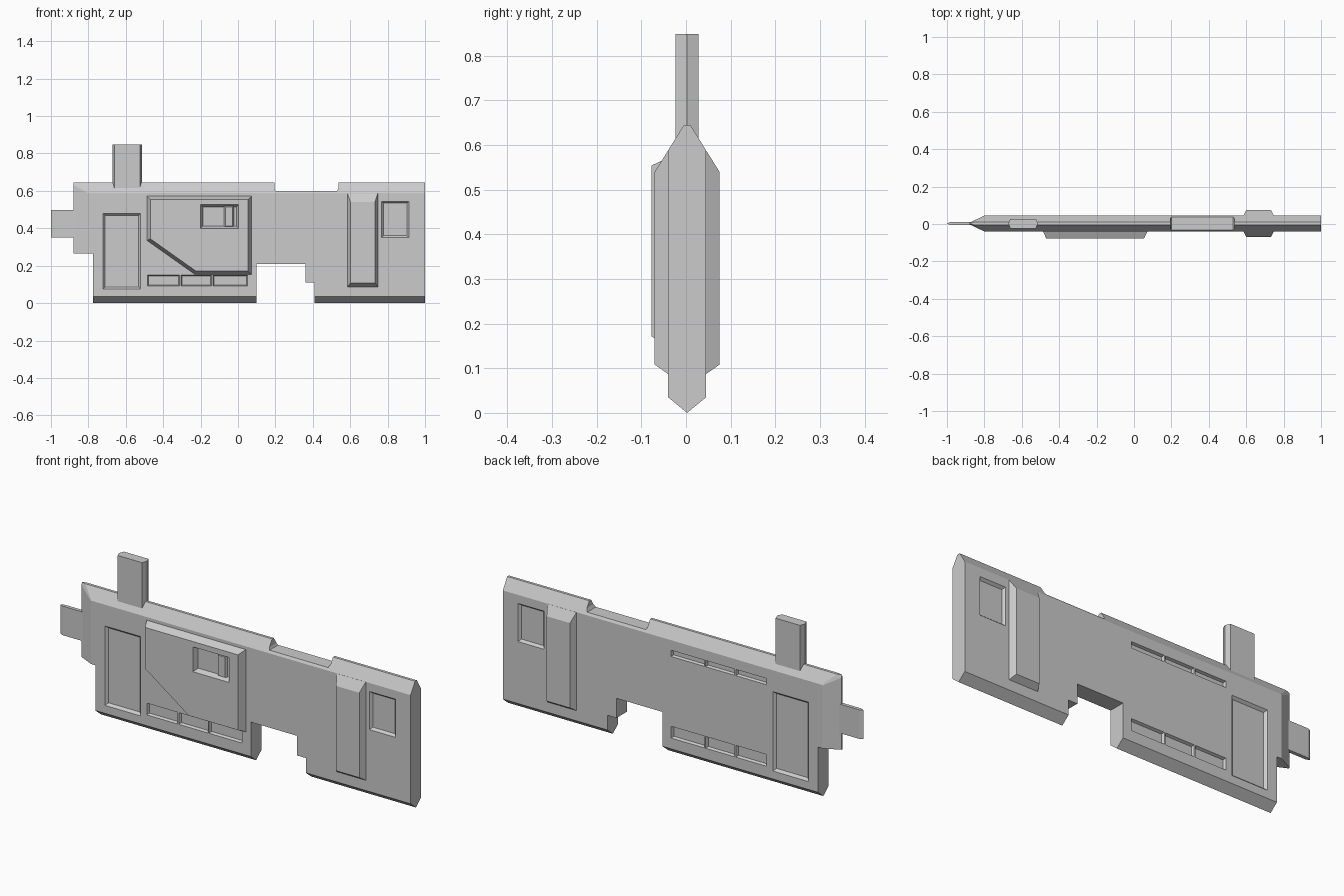
import bpy, bmesh
from mathutils import Vector

if "Cube" in bpy.data.objects:
    bpy.data.objects.remove(bpy.data.objects["Cube"])

HALF = 0.0425      # half thickness of the body
SHIFT = 0.0025     # small sideways offset that centres the whole model


def to_object(bm, name):
    bmesh.ops.recalc_face_normals(bm, faces=bm.faces[:])
    mesh = bpy.data.meshes.new(name)
    bm.to_mesh(mesh)
    bm.free()
    ob = bpy.data.objects.new(name, mesh)
    bpy.context.collection.objects.link(ob)
    return ob


def rect(x0, x1, z0, z1):
    return [(x0, z0), (x1, z0), (x1, z1), (x0, z1)]


def inset(pts, d):
    """Move every side of a counter-clockwise outline inwards by d."""
    out = []
    for i, p in enumerate(pts):
        p, a, b = Vector(p), Vector(pts[i - 1]), Vector(pts[(i + 1) % len(pts)])
        e, f = (p - a).normalized(), (b - p).normalized()
        n, m = Vector((-e.y, e.x)), Vector((-f.y, f.x))
        out.append(p + (n + m) * d / (1 + n.dot(m)))
    return out


def frustum(bm, pts, ya, yb, bevel=0.0):
    """Front-view outline from depth ya to depth yb, shrunk at yb."""
    a = [bm.verts.new((x, ya, z)) for x, z in pts]
    b = [bm.verts.new((x, yb, z)) for x, z in (inset(pts, bevel) if bevel else pts)]
    bm.faces.new(a)
    bm.faces.new(b)
    n = len(pts)
    for i in range(n):
        j = (i + 1) % n
        bm.faces.new((a[i], a[j], b[j], b[i]))


def convex(name, lo, hi, planes):
    """Box trimmed by planes given as (point, outward normal)."""
    bm = bmesh.new()
    bmesh.ops.create_cube(bm, size=1)
    for v in bm.verts:
        v.co = [lo[i] + (v.co[i] + 0.5) * (hi[i] - lo[i]) for i in range(3)]
    for co, no in planes:
        bmesh.ops.bisect_plane(bm, geom=bm.verts[:] + bm.edges[:] + bm.faces[:], dist=1e-6,
                               plane_co=co, plane_no=Vector(no).normalized(), clear_outer=True)
        bmesh.ops.holes_fill(bm, edges=[e for e in bm.edges if e.is_boundary], sides=0)
    return to_object(bm, name)


def cut(ob, bm):
    cutter = to_object(bm, "cutter")
    mod = ob.modifiers.new("cut", 'BOOLEAN')
    mod.operation, mod.solver, mod.object = 'DIFFERENCE', 'EXACT', cutter
    bpy.context.view_layer.objects.active = ob
    bpy.ops.object.modifier_apply(modifier=mod.name)
    bpy.data.objects.remove(cutter)


# Main body: long slab with sloped top, keel bottom and tapered left end
planes = []
for s in (-1, 1):
    planes += [((0, s * HALF, 0.588), (0, s * 0.057, 0.0355)),
               ((0, 0, 0), (0, s * 0.035, -HALF)),
               ((-0.80, s * HALF, 0), (-0.0385, s * 0.08, 0)),
               ((-0.80, s * HALF, 0.585), (-1, s * 3.3, 1))]
body = convex("body", (-0.88, -HALF, -0.05), (1, HALF, 0.645), planes)

# Silhouette notches and surface recesses
bm = bmesh.new()
frustum(bm, [(0.10, -0.1), (0.41, -0.1), (0.41, 0.11), (0.36, 0.11),
             (0.36, 0.21), (0.10, 0.21)], -0.2, 0.2)
frustum(bm, rect(-1, -0.775, -0.1, 0.265), -0.2, 0.2)
frustum(bm, [(0.20, 0.60), (0.53, 0.60), (0.538, 0.615), (0.538, 0.7), (0.195, 0.7),
             (0.195, 0.61)], -0.2, 0.2)
slots = [(-0.485, -0.312), (-0.305, -0.142), (-0.135, 0.052)]
for s in (-1, 1):
    top, floor = s * (HALF + 0.0005), s * (HALF - 0.013)
    frustum(bm, rect(-0.722, -0.52, 0.075, 0.48), top, floor, 0.012)
    frustum(bm, rect(0.768, 0.915, 0.35, 0.545), top, floor, 0.011)
    for x0, x1 in slots:
        frustum(bm, rect(x0, x1, 0.09, 0.15), top, floor, 0.006)
        if s > 0:
            frustum(bm, rect(x0, x1, 0.505, 0.537), top, floor, 0.005)
cut(body, bm)

# Raised rib on both faces
R = 0.0725
planes = []
for s in (-1, 1):
    planes += [((0, s * HALF, 0.588), (0, s * 0.057, 0.0355)),
               ((0, s * HALF, 0.087), (0, s * 0.021, -0.03)),
               ((0.585, s * HALF, 0), (-0.03, s * 0.016, 0)),
               ((0.748, s * HALF, 0), (0.03, s * 0.016, 0))]
rib = convex("rib", (0.56, -R, 0.05), (0.77, R, 0.587), planes)

# Front armour panel with a window recess
bm = bmesh.new()
frustum(bm, [(-0.487, 0.335), (-0.23, 0.153), (0.072, 0.153), (0.072, 0.572),
             (-0.487, 0.572)], -HALF + 0.0005, -0.0795, 0.018)
panel = to_object(bm, "front_panel")
bm = bmesh.new()
frustum(bm, rect(-0.2, 0.003, 0.40, 0.527), -0.080, -0.054, 0.012)
cut(panel, bm)
bm = bmesh.new()
frustum(bm, rect(-0.075, -0.022, 0.405, 0.522), -0.053, -0.066, 0.007)
window_bar = to_object(bm, "window_bar")

# Upright post with a six-sided section
planes = [((sx * 0.0785, 0, 0), (sx * 0.0255, sy * 0.010, 0))
          for sx in (-1, 1) for sy in (-1, 1)]
post = convex("top_post", (-0.1, -0.0255, 0.60), (0.1, 0.0255, 0.848), planes)
post.location.x = -0.593

# Thin tab on the left end, pointed at its tip
planes = [((-1, 0, 0), (-0.01, s * 0.02, 0)) for s in (-1, 1)]
tab = convex("end_tab", (-1.0, -0.009, 0.35), (-0.85, 0.009, 0.498), planes)

for ob in (body, rib, panel, window_bar, post, tab):
    ob.location.y = SHIFT
